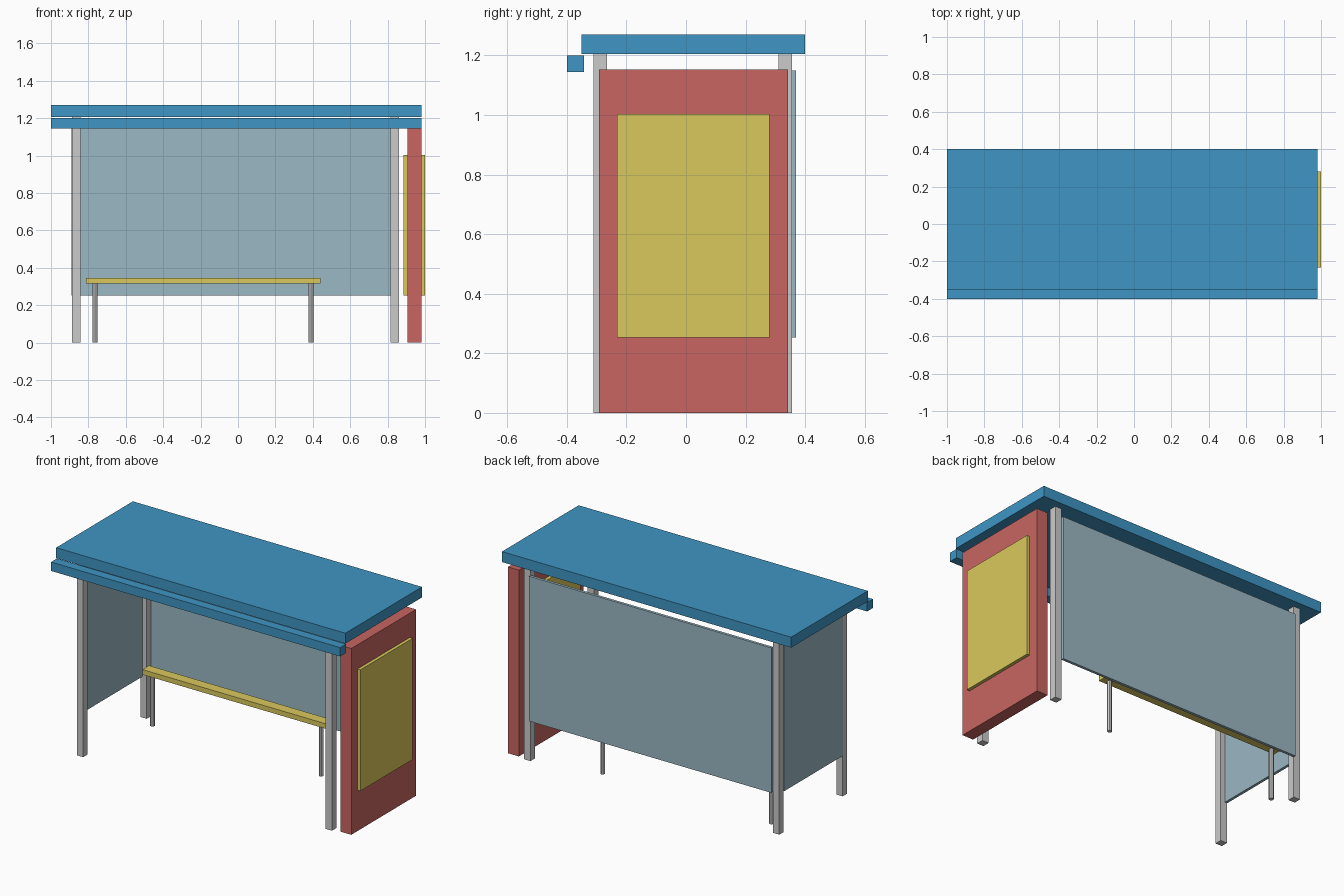
import bpy

if "Cube" in bpy.data.objects:
    bpy.data.objects.remove(bpy.data.objects["Cube"])


def material(name, rgb):
    m = bpy.data.materials.new(name)
    m.diffuse_color = (*rgb, 1)
    m.use_nodes = True
    m.node_tree.nodes["Principled BSDF"].inputs["Base Color"].default_value = m.diffuse_color
    return m


BLUE = material("blue_paint", (0.05, 0.30, 0.55))
RED = material("red_paint", (0.58, 0.13, 0.12))
YELLOW = material("yellow_paint", (0.70, 0.58, 0.11))
GLASS = material("tinted_glass", (0.33, 0.48, 0.55))


def box(name, x, y, z, mat=None):
    """Box spanning the given (min, max) ranges."""
    spans = (x, y, z)
    bpy.ops.mesh.primitive_cube_add(size=1, location=[(a + b) / 2 for a, b in spans])
    ob = bpy.context.object
    ob.name = name
    ob.scale = [b - a for a, b in spans]
    bpy.ops.object.transform_apply(location=False, rotation=False, scale=True)
    if mat:
        ob.data.materials.append(mat)
    return ob


# Roof slab and front fascia beam
box("roof", (-1.0, 0.98), (-0.35, 0.40), (1.205, 1.27), BLUE)
box("front_fascia", (-1.0, 0.98), (-0.40, -0.343), (1.145, 1.20), BLUE)

# Four corner posts
for side, x in (("left", (-0.887, -0.843)), ("right", (0.816, 0.86))):
    for end, y in (("front", (-0.31, -0.266)), ("back", (0.311, 0.355))):
        box(f"{end}_{side}_post", x, y, (0, 1.205))

# Glass walls at the back and the left
box("back_glass", (-0.843, 0.816), (0.353, 0.37), (0.253, 1.15), GLASS)
box("left_glass", (-0.89, -0.873), (-0.266, 0.311), (0.253, 1.15), GLASS)

# Advertising board with a poster panel showing on both faces
box("poster_board", (0.905, 0.98), (-0.292, 0.342), (0, 1.153), RED)
box("poster_outer", (0.98, 1.0), (-0.232, 0.28), (0.253, 1.003), YELLOW)
box("poster_inner", (0.884, 0.905), (-0.232, 0.28), (0.253, 1.003), YELLOW)

# Bench seat on two round legs
box("bench_seat", (-0.812, 0.44), (0.225, 0.29), (0.315, 0.346), YELLOW)
for side, x in (("left", -0.765), ("right", 0.39)):
    bpy.ops.mesh.primitive_cylinder_add(vertices=8, radius=0.014, depth=0.315,
                                        location=(x, 0.257, 0.1575))
    bpy.context.object.name = f"bench_{side}_leg"
